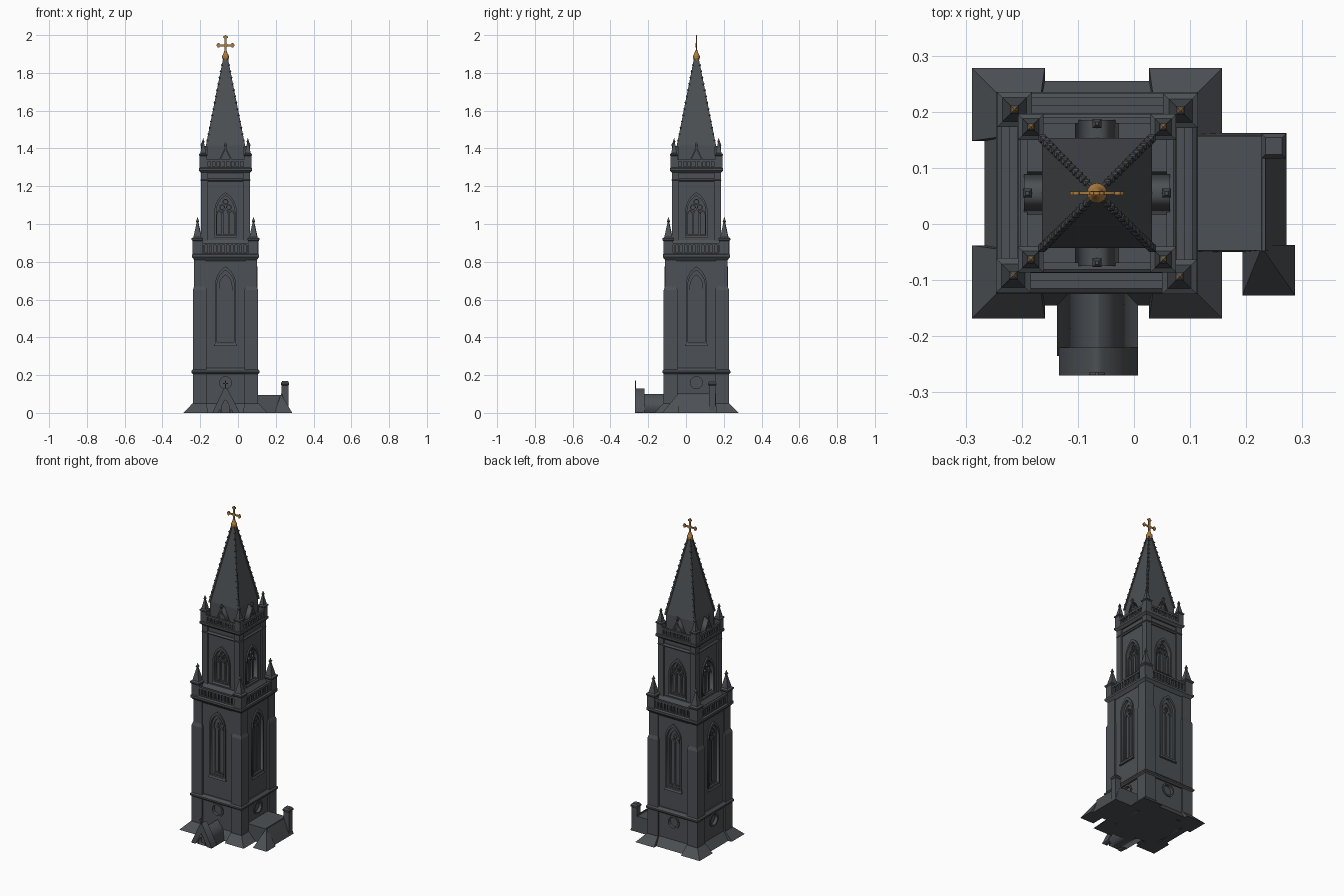
import bpy, bmesh, math
from mathutils import Matrix, Vector

CX, CY = -0.066, 0.055
CENTRE = Matrix.Translation((CX, CY, 0))


def material(name, col):
    m = bpy.data.materials.new(name)
    m.diffuse_color = (*col, 1)
    return m


STONE = material("dark slate stone", (0.073, 0.081, 0.089))
GOLD = material("old gold", (0.42, 0.20, 0.05))


def frustum(bm, b, t, z0, z1):
    """Box or tapered block; b and t are (x0, x1, y0, y1) at bottom and top."""
    v = [bm.verts.new((x, y, z)) for r, z in ((b, z0), (t, z1))
         for x, y in ((r[0], r[2]), (r[1], r[2]), (r[1], r[3]), (r[0], r[3]))]
    for f in ((3, 2, 1, 0), (4, 5, 6, 7), (0, 1, 5, 4), (1, 2, 6, 5), (2, 3, 7, 6), (3, 0, 4, 7)):
        bm.faces.new([v[i] for i in f])


def sq(cx, cy, h):
    return (cx - h, cx + h, cy - h, cy + h)


def block(bm, cx, cy, steps):
    """Stack of square sections given as (half width, z)."""
    for (h0, z0), (h1, z1) in zip(steps, steps[1:]):
        if z1 > z0:
            frustum(bm, sq(cx, cy, h0), sq(cx, cy, h1), z0, z1)


def plate(bm, loops, d0, d1):
    """Flat outline with holes, standing in the front wall from depth d0 out to d1."""
    cu = bpy.data.curves.new("tmp", 'CURVE')
    cu.dimensions, cu.fill_mode, cu.extrude = '2D', 'BOTH', (d1 - d0) / 2
    for pts in loops:
        s = cu.splines.new('POLY')
        s.points.add(len(pts) - 1)
        for p, q in zip(s.points, pts):
            p.co = (q[0], q[1], 0, 1)
        s.use_cyclic_u = True
    ob = bpy.data.objects.new("tmp", cu)
    bpy.context.collection.objects.link(ob)
    bpy.context.view_layer.update()
    me = bpy.data.meshes.new_from_object(ob.evaluated_get(bpy.context.evaluated_depsgraph_get()))
    me.transform(Matrix.Translation((0, -(d0 + d1) / 2, 0)) @ Matrix.Rotation(math.pi / 2, 4, 'X'))
    bm.from_mesh(me)
    bpy.data.objects.remove(ob)
    bpy.data.curves.remove(cu)
    bpy.data.meshes.remove(me)


def rect(x0, x1, z0, z1):
    return [(x0, z0), (x1, z0), (x1, z1), (x0, z1)]


def circle(x, z, r, n=20):
    return [(x + r * math.cos(2 * math.pi * i / n), z + r * math.sin(2 * math.pi * i / n)) for i in range(n)]


def lancet(w, z0, z1, x=0, n=7):
    h = 1.75 * w
    r = (w * w + h * h) / (2 * w)
    a = math.atan2(h, r - w)
    arc = [(w - r + r * math.cos(a * i / n), z1 - h + r * math.sin(a * i / n)) for i in range(n + 1)]
    pts = [(-w, z0), (w, z0)] + arc + [(-p, q) for p, q in arc[-2::-1]]
    return [(x + p, q) for p, q in pts]


def finish(name, bm, mat=STONE, four=False, M=CENTRE):
    bmesh.ops.remove_doubles(bm, verts=bm.verts, dist=1e-6)
    bmesh.ops.recalc_face_normals(bm, faces=bm.faces)
    base = bpy.data.meshes.new(name)
    bm.to_mesh(base)
    bm.clear()
    for k in range(4 if four else 1):
        me = base.copy()
        me.transform(M @ Matrix.Rotation(k * math.pi / 2, 4, 'Z'))
        bm.from_mesh(me)
        bpy.data.meshes.remove(me)
    bm.to_mesh(base)
    bm.free()
    base.materials.clear()
    base.materials.append(mat)
    ob = bpy.data.objects.new(name, base)
    bpy.context.collection.objects.link(ob)
    return ob


# tower core, string courses and cornices
bm = bmesh.new()
block(bm, 0, 0, [(0.15, 0), (0.15, 0.23)])
block(bm, 0, 0, [(0.145, 0.23), (0.145, 0.83)])
block(bm, 0, 0, [(0.105, 0.83), (0.105, 1.29)])
block(bm, 0, 0, [(0.172, 0.205), (0.18, 0.213), (0.18, 0.222), (0.167, 0.237)])
block(bm, 0, 0, [(0.162, 0.805), (0.178, 0.825), (0.178, 0.838), (0.168, 0.846)])
block(bm, 0, 0, [(0.142, 0.846), (0.142, 0.89), (0.126, 0.915)])
block(bm, 0, 0, [(0.126, 1.225), (0.133, 1.232), (0.126, 1.242)])
block(bm, 0, 0, [(0.128, 1.27), (0.141, 1.283), (0.141, 1.295), (0.134, 1.3)])
finish("tower_core", bm)

# corner buttresses with flared feet
bm = bmesh.new()
frustum(bm, (0.093, 0.223, -0.223, -0.093), (0.1, 0.175, -0.175, -0.1), 0, 0.05)
frustum(bm, (0.1, 0.173, -0.173, -0.1), (0.1, 0.173, -0.173, -0.1), 0.05, 0.65)
frustum(bm, (0.1, 0.173, -0.173, -0.1), (0.105, 0.166, -0.166, -0.105), 0.65, 0.67)
frustum(bm, (0.105, 0.166, -0.166, -0.105), (0.105, 0.166, -0.166, -0.105), 0.67, 0.81)
frustum(bm, (0.092, 0.13, -0.13, -0.092), (0.092, 0.13, -0.13, -0.092), 0.846, 1.275)
finish("corner_buttresses", bm, four=True)

# plinth wall with round window
bm = bmesh.new()
frustum(bm, (-0.1, 0.1, -0.2, -0.14), (-0.1, 0.1, -0.163, -0.14), 0, 0.05)
plate(bm, [rect(-0.105, 0.105, 0, 0.21), circle(0, 0.16, 0.034)], 0.149, 0.163)
plate(bm, [circle(0, 0.16, 0.042), circle(0, 0.16, 0.032)], 0.15, 0.169)
finish("plinth_walls", bm, four=True)

# tall lower windows
bm = bmesh.new()
plate(bm, [rect(-0.11, 0.11, 0.22, 0.82), lancet(0.046, 0.37, 0.755)], 0.144, 0.16)
plate(bm, [lancet(0.055, 0.365, 0.775), lancet(0.045, 0.37, 0.755)], 0.145, 0.168)
plate(bm, [lancet(0.046, 0.37, 0.755), lancet(0.033, 0.385, 0.73)], 0.145, 0.153)
plate(bm, [rect(-0.003, 0.003, 0.385, 0.685)], 0.145, 0.152)
for sx in (-0.017, 0.017):
    plate(bm, [lancet(0.016, 0.385, 0.675, sx, 4), lancet(0.011, 0.39, 0.667, sx, 4)], 0.145, 0.15)
plate(bm, [circle(0, 0.692, 0.013, 12), circle(0, 0.692, 0.008, 12)], 0.145, 0.151)
frustum(bm, (-0.06, 0.06, -0.172, -0.15), (-0.055, 0.055, -0.164, -0.15), 0.355, 0.375)
finish("lower_stage_walls", bm, four=True)

# belfry windows with tracery
bm = bmesh.new()
plate(bm, [rect(-0.095, 0.095, 0.85, 1.28), lancet(0.05, 0.94, 1.15)], 0.104, 0.12)
plate(bm, [lancet(0.059, 0.935, 1.168), lancet(0.049, 0.94, 1.15)], 0.105, 0.128)
for sx in (-0.033, 0, 0.033):
    top = 1.075 if sx else 1.085
    plate(bm, [lancet(0.018, 0.94, top, sx, 4), lancet(0.012, 0.945, top - 0.01, sx, 4)], 0.105, 0.116)
for sx, z in ((-0.018, 1.088), (0.018, 1.088), (0, 1.117)):
    plate(bm, [circle(sx, z, 0.016, 12), circle(sx, z, 0.010, 12)], 0.105, 0.115)
frustum(bm, (-0.062, 0.062, -0.13, -0.11), (-0.058, 0.058, -0.122, -0.11), 0.925, 0.94)
finish("belfry_walls", bm, four=True)


# pierced parapets
def parapet(name, half, z0, z1, n, th):
    bm = bmesh.new()
    r = (-half, half, -half, -half + th)
    frustum(bm, r, r, z0, z0 + 0.01)
    frustum(bm, r, r, z1 - 0.012, z1)
    for i in range(n):
        x = -half + 2 * half * (i + 0.5) / n
        s = (x - 0.005, x + 0.005, -half + 0.002, -half + th - 0.002)
        frustum(bm, s, s, z0, z1)
    finish(name, bm, four=True)


parapet("lower_parapet", 0.17, 0.84, 0.90, 15, 0.014)
parapet("upper_parapet", 0.136, 1.295, 1.342, 11, 0.012)

# corner pinnacles of both levels
bm = bmesh.new()
block(bm, 0.147, -0.149, [(0.026, 0.83), (0.026, 0.91), (0.031, 0.916), (0.031, 0.924),
                          (0.021, 0.93), (0.004, 1.008), (0.008, 1.014), (0.002, 1.026)])
block(bm, 0.118, -0.118, [(0.019, 1.28), (0.019, 1.36), (0.023, 1.364), (0.023, 1.37),
                          (0.015, 1.375), (0.004, 1.43), (0.007, 1.436), (0.002, 1.448)])
finish("corner_pinnacles", bm, four=True)

bm = bmesh.new()
block(bm, 0.147, -0.149, [(0.004, 1.022), (0.001, 1.034)])
block(bm, 0.118, -0.118, [(0.004, 1.444), (0.001, 1.454)])
finish("pinnacle_tips", bm, GOLD, four=True)

# spire with hip ribs and crockets
bm = bmesh.new()
block(bm, 0, 0, [(0.098, 1.29), (0.098, 1.415), (0.009, 1.875)])
finish("spire", bm)
bm = bmesh.new()
a, b = (0.099, -0.099), (0.009, -0.009)
frustum(bm, sq(*a, 0.006), sq(*b, 0.004), 1.41, 1.875)
for i in range(1, 14):
    t = i / 14
    x = a[0] + (b[0] - a[0]) * t + 0.003
    z = 1.41 + 0.465 * t
    block(bm, x, -x, [(0.002, z - 0.006), (0.006, z), (0.002, z + 0.006)])
finish("spire_ribs", bm, four=True)

# gabled dormers at the spire foot
bm = bmesh.new()
plate(bm, [[(-0.033, 1.29), (0.033, 1.29), (0.033, 1.335), (0, 1.402), (-0.033, 1.335)]], 0.05, 0.122)
plate(bm, [[(-0.039, 1.33), (-0.033, 1.325), (0, 1.395), (0.033, 1.325), (0.039, 1.33), (0, 1.412)]], 0.06, 0.13)
plate(bm, [lancet(0.02, 1.3, 1.375, 0, 5), lancet(0.014, 1.3, 1.365, 0, 5)], 0.12, 0.127)
block(bm, 0, -0.124, [(0.003, 1.4), (0.008, 1.418), (0.003, 1.432)])
finish("spire_dormers", bm, four=True)

# gilded knob and cross
bm = bmesh.new()
prof = [(0.013, 1.865), (0.018, 1.88), (0.018, 1.89), (0.012, 1.9), (0.007, 1.915), (0.002, 1.925)]
for (r0, z0), (r1, z1) in zip(prof, prof[1:]):
    bmesh.ops.create_cone(bm, cap_ends=True, segments=16, radius1=r0, radius2=r1, depth=z1 - z0,
                          matrix=Matrix.Translation((0, 0, (z0 + z1) / 2)))
finish("spire_knob", bm, GOLD)
bm = bmesh.new()
plate(bm, [rect(-0.005, 0.005, 1.91, 1.99)], -0.003, 0.003)
plate(bm, [rect(-0.04, 0.04, 1.941, 1.951)], -0.0028, 0.0028)
plate(bm, [circle(0, 1.946, 0.011, 12)], -0.0034, 0.0034)
for x, z, dx, dz in ((-0.038, 1.946, -1, 0), (0.038, 1.946, 1, 0), (0, 1.99, 0, 1)):
    for u, v in ((0.004, 0), (-0.001, 0.007), (-0.001, -0.007)):
        d = 0.0031 + 0.0001 * (v > 0)
        plate(bm, [circle(x + dx * u + dz * v, z + dz * u + dx * v, 0.006, 10)], -d, d)
finish("spire_cross", bm, GOLD)

# front porch: tent roof, taller gable with pointed door, small cross
bm = bmesh.new()
plate(bm, [[(-0.071, 0), (0.073, 0), (0.004, 0.1), (-0.002, 0.1)]], 0.15, 0.29)
plate(bm, [[(-0.068, 0), (-0.04, 0), (0, 0.075), (0.04, 0), (0.073, 0), (0.073, 0.004), (0.009, 0.13),
            (-0.009, 0.13), (-0.068, 0.004)]], 0.275, 0.325)
plate(bm, [lancet(0.03, 0, 0.08, 0, 5), lancet(0.022, -0.0, 0.068, 0, 5)], 0.28, 0.318)
plate(bm, [rect(-0.003, 0.003, 0.125, 0.172)], 0.319, 0.325)
plate(bm, [rect(-0.014, 0.014, 0.152, 0.158)], 0.3195, 0.3245)
finish("front_porch", bm)

# side annex with parapet ridge, chimney and corner buttress
bm = bmesh.new()
frustum(bm, (0.07, 0.272, -0.05, 0.162), (0.07, 0.235, -0.047, 0.157), 0, 0.096)
frustum(bm, (0.226, 0.236, -0.048, 0.158), (0.228, 0.234, -0.048, 0.158), 0.09, 0.103)
frustum(bm, (0.193, 0.287, -0.127, -0.037), (0.225, 0.232, -0.048, -0.037), 0, 0.094)
finish("side_annex", bm, M=Matrix())
bm = bmesh.new()
block(bm, 0.249, 0.139, [(0.018, 0), (0.018, 0.145), (0.022, 0.149), (0.022, 0.158), (0.015, 0.168)])
finish("annex_chimney", bm, M=Matrix())
